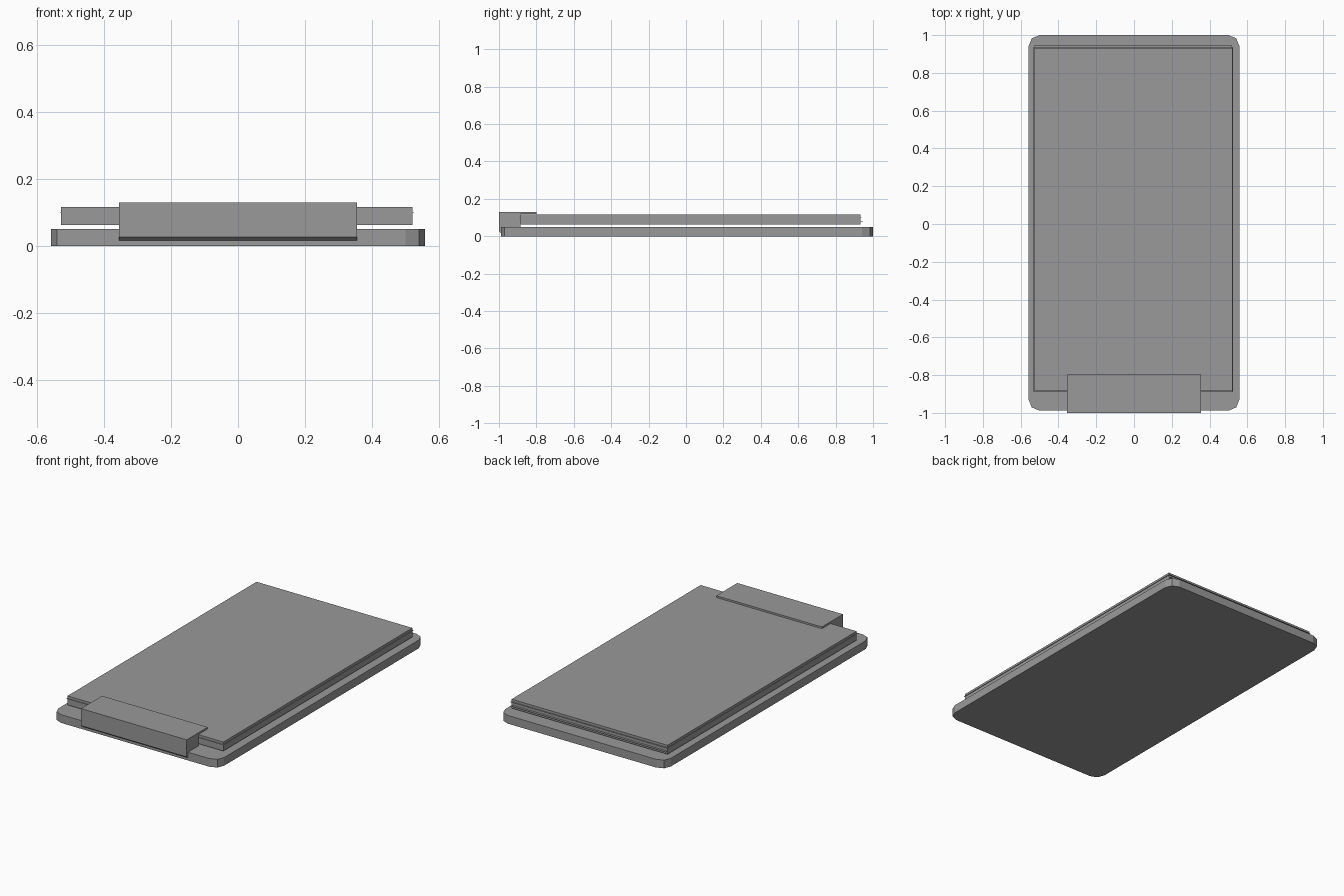
import bpy, bmesh

if "Cube" in bpy.data.objects:
    bpy.data.objects.remove(bpy.data.objects["Cube"])

# Dark grey shared by all parts
grey = bpy.data.materials.new("dark_grey")
grey.diffuse_color = (0.32, 0.32, 0.32, 1)
grey.use_nodes = True
grey.node_tree.nodes["Principled BSDF"].inputs["Base Color"].default_value = grey.diffuse_color


def make_object(name, bm):
    bmesh.ops.recalc_face_normals(bm, faces=bm.faces)
    mesh = bpy.data.meshes.new(name)
    bm.to_mesh(mesh)
    bm.free()
    mesh.materials.append(grey)
    obj = bpy.data.objects.new(name, mesh)
    bpy.context.collection.objects.link(obj)
    return obj


def box(name, x, y, z, corner=0):
    bm = bmesh.new()
    bmesh.ops.create_cube(bm, size=1)
    for v in bm.verts:
        for i, (lo, hi) in enumerate((x, y, z)):
            v.co[i] = hi if v.co[i] > 0 else lo
    if corner:
        upright = [e for e in bm.edges
                   if abs(e.verts[0].co.z - e.verts[1].co.z) > 1e-4]
        bmesh.ops.bevel(bm, geom=upright, offset=corner, segments=2,
                        profile=0.5, affect='EDGES')
    return make_object(name, bm)


def extrude_x(name, profile, x0, x1):
    bm = bmesh.new()
    face = bm.faces.new([bm.verts.new((x0, y, z)) for y, z in profile])
    new = bmesh.ops.extrude_face_region(bm, geom=[face])["geom"]
    bmesh.ops.translate(bm, vec=(x1 - x0, 0, 0),
                        verts=[g for g in new if isinstance(g, bmesh.types.BMVert)])
    return make_object(name, bm)


# Backing board with rounded corners
box("board", (-0.558, 0.558), (-0.988, 1.0), (0, 0.05), corner=0.058)

# Paper pad with two slightly shifted loose sheets
box("paper_pad", (-0.528, 0.521), (-0.885, 0.932), (0.062, 0.117))
box("lower_sheet", (-0.526, 0.52), (-0.875, 0.946), (0.079, 0.081))
box("upper_sheet", (-0.531, 0.525), (-0.889, 0.938), (0.1, 0.102))

# Clip: block at the board edge with a thin lip over the paper
extrude_x("clip", [(-1.0, 0.13), (-1.0, 0.026), (-0.988, 0.016),
                   (-0.885, 0.016), (-0.885, 0.119), (-0.798, 0.119),
                   (-0.798, 0.13)], -0.356, 0.355)
